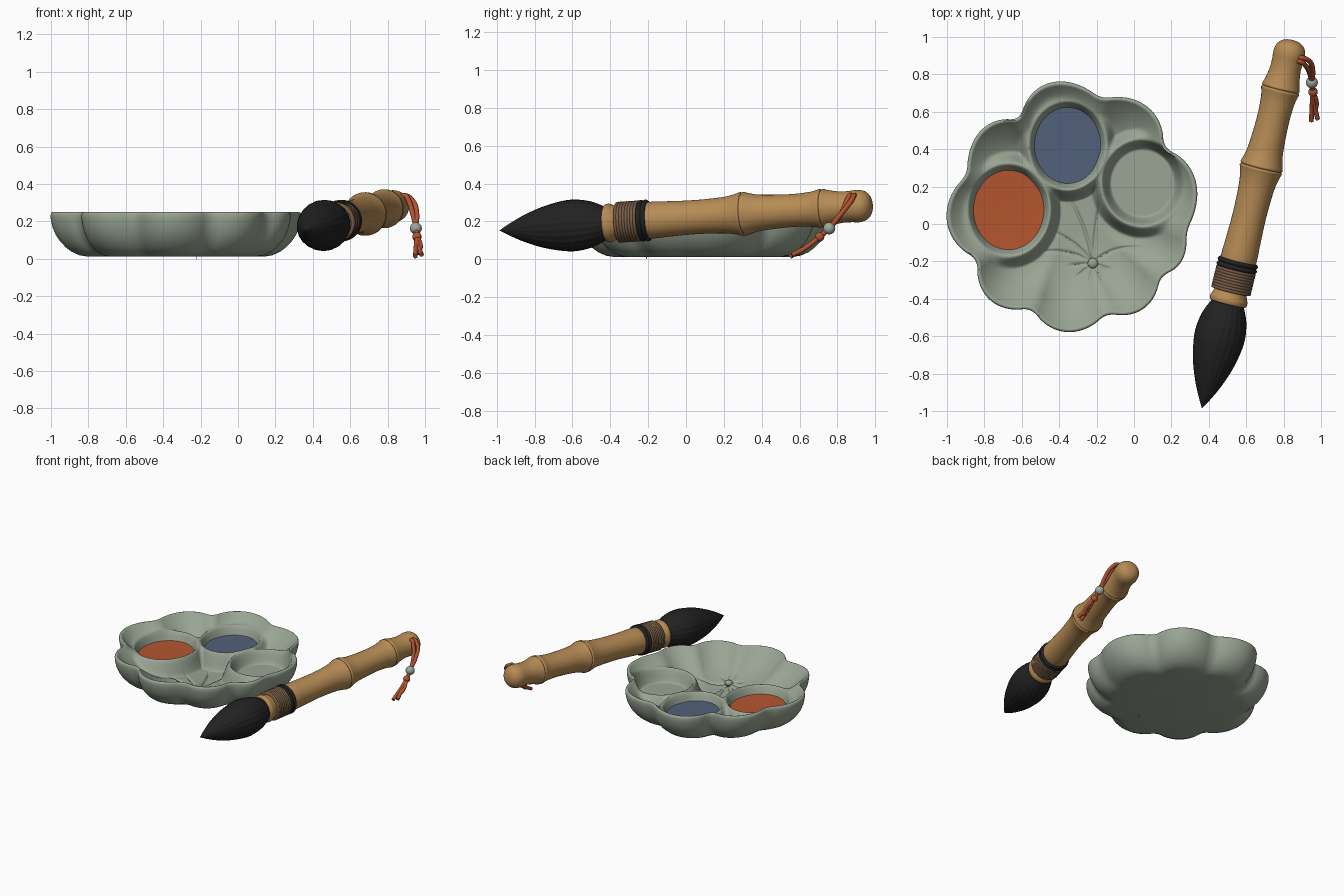
import bpy, bmesh, math
from mathutils import Vector

if "Cube" in bpy.data.objects:
    bpy.data.objects.remove(bpy.data.objects["Cube"])


def mat(name, rgb):
    m = bpy.data.materials.new(name)
    m.diffuse_color = (*rgb, 1)
    m.use_nodes = True
    m.node_tree.nodes["Principled BSDF"].inputs["Base Color"].default_value = m.diffuse_color
    return m


SAGE = mat("sage_glaze", (0.32, 0.375, 0.295))
ORANGE = mat("orange_paint", (0.46, 0.092, 0.028))
BLUE = mat("blue_paint", (0.085, 0.118, 0.2))
BAMBOO = mat("bamboo", (0.47, 0.26, 0.09))
BLACK = mat("black_hair", (0.016, 0.016, 0.016))
BROWN = mat("brown_thread", (0.18, 0.105, 0.057))
CORD = mat("rust_cord", (0.44, 0.085, 0.03))
BEAD = mat("celadon_bead", (0.33, 0.40, 0.34))


def finish(ob, m, angle=40):
    ob.data.materials.append(m)
    bpy.ops.object.select_all(action='DESELECT')
    ob.select_set(True)
    bpy.context.view_layer.objects.active = ob
    bpy.ops.object.shade_smooth_by_angle(angle=math.radians(angle))
    return ob


def rings_object(name, rings, m, angle=40):
    """Skin a list of point rings and cap both ends."""
    n = len(rings[0])
    bm = bmesh.new()
    vs = [[bm.verts.new(p) for p in ring] for ring in rings]
    for a, b in zip(vs, vs[1:]):
        for i in range(n):
            j = (i + 1) % n
            bm.faces.new((a[i], a[j], b[j], b[i]))
    bm.faces.new(vs[0])
    bm.faces.new(vs[-1])
    bmesh.ops.recalc_face_normals(bm, faces=bm.faces)
    me = bpy.data.meshes.new(name)
    bm.to_mesh(me)
    bm.free()
    ob = bpy.data.objects.new(name, me)
    bpy.context.collection.objects.link(ob)
    return finish(ob, m, angle)


def smoothstep(a, b, x):
    t = min(1, max(0, (x - a) / (b - a)))
    return t * t * (3 - 2 * t)


def smax(a, b):
    return 0.5 * (a + b + math.sqrt((a - b) ** 2 + 0.0003))


# ---- Petal dish: polar height field with lobes, wells and veins ----
CX, CY = -0.33, 0.09
# notch angle, notch radius, radius of the petal that follows
NOTCH = [(-38, 0.59, 0.655), (-12, 0.62, 0.676), (33, 0.575, 0.672), (75, 0.595, 0.678), (121, 0.535, 0.64),
         (163, 0.585, 0.676), (209, 0.57, 0.665), (248, 0.575, 0.67), (288, 0.59, 0.665), (322, 0.59, 0.655)]
WELLS = [(-0.67, 0.075, 0.188, 0.212), (-0.355, 0.42, 0.177, 0.203), (0.045, 0.22, 0.188, 0.2)]
KNOB = (-0.22, -0.21)
# start angle, bend per unit, length
VEINS = [(145, 80, 0.34), (125, 60, 0.32), (98, 32, 0.42), (87, -10, 0.42), (45, -100, 0.32),
         (-20, 0, 0.12), (-60, 0, 0.13), (-100, 0, 0.13), (-140, 0, 0.13), (185, 0, 0.15)]


def lobe(deg):
    """Outline radius, and 0 at a notch to 1 mid petal."""
    deg = (deg + 38) % 360 - 38
    for (a, ra, pk), (b, rb, _) in zip(NOTCH, NOTCH[1:]):
        if a <= deg < b:
            u = (deg - a) / (b - a)
            w = math.sin(math.pi * u) ** 0.85
            low = ra + (rb - ra) * u
            return low + (pk - low) * w, w
    return 0.59, 0


def soft_lobe(deg):
    vals = [lobe(deg + k) for k in range(-4, 5)]
    return sum(v[0] for v in vals) / 9, sum(v[1] for v in vals) / 9


def height(x, y, s, lb):
    h = 0.06 + 0.183 * (s / 0.965) ** 3.5
    h += 0.03 * (1 - lb) * s ** 3 * smoothstep(1.0, 0.8, s)
    inside = False
    for wx, wy, a, b in WELLS:
        d = math.hypot((x - wx) / a, (y - wy) / b)
        if d < 1.17:
            inside = True
            h = 0.09 + (smax(h, 0.186) - 0.09) * smoothstep(0.88, 1.17, d)
        elif d < 1.6:
            h = h + (smax(h, 0.186) - h) * (1 - smoothstep(1.17, 1.5, d))
    dx, dy = x - KNOB[0], y - KNOB[1]
    rho = math.hypot(dx, dy)
    if not inside and rho < 0.45:
        ang = math.degrees(math.atan2(dy, dx))
        for a, c, length in VEINS:
            if rho < length:
                da = (ang - a - c * rho + 180) % 360 - 180
                w = rho * math.radians(abs(da))
                if w < 0.025:
                    h -= 0.010 * math.exp(-(w / 0.0085) ** 2) * smoothstep(length, length * 0.6, rho)
    return h


N, M = 480, 140
dirs = []
for i in range(N):
    R, lb = soft_lobe(i * 360 / N)
    t = math.radians(i * 360 / N)
    dirs.append((math.cos(t), math.sin(t), R, lb))
rings = []
for k in range(M):
    s = 0.004 + 0.956 * k / (M - 1)
    ring = []
    for c, sn, R, lb in dirs:
        x, y = CX + c * R * s, CY + sn * R * s
        ring.append((x, y, height(x, y, s, lb)))
    rings.append(ring)
# rounded rim and curved outer wall, petals fading towards the foot
for f, z in [(0.972, 0.249), (0.984, 0.25), (0.995, 0.245), (1, 0.234), (0.998, 0.21), (0.985, 0.17),
             (0.96, 0.13), (0.925, 0.094), (0.88, 0.062), (0.83, 0.037), (0.77, 0.019), (0.71, 0.012)]:
    rings.append([(CX + c * R * f, CY + sn * R * f, z) for c, sn, R, lb in dirs])
rings_object("petal_dish", rings, SAGE, 50)

# Paint pools
for name, (wx, wy, a, b), m in [("orange_pool", WELLS[0], ORANGE), ("blue_pool", WELLS[1], BLUE)]:
    pool = []
    for f, z in [(1.04, 0.12), (1.04, 0.127), (0.7, 0.125), (0.01, 0.124)]:
        pool.append([(wx + a * f * math.cos(j * math.pi / 32), wy + b * f * math.sin(j * math.pi / 32), z)
                     for j in range(64)])
    rings_object(name, pool, m)


def ball(name, loc, r, m, squash=1):
    bpy.ops.mesh.primitive_uv_sphere_add(segments=24, ring_count=14, radius=r, location=loc)
    ob = bpy.context.object
    ob.name = name
    ob.scale.z = squash
    return finish(ob, m, 60)


ball("dish_knob", (*KNOB, 0.081), 0.028, SAGE, 0.7)

# ---- Brush: lathed parts along a tilted axis, placed by y ----
AXIS = Vector((0.246, 1, 0.068)).normalized()
U = AXIS.cross(Vector((0, 0, 1))).normalized()
V = U.cross(AXIS)


def centre(y):
    return Vector((0.606 + 0.246 * y, y, 0.219 + 0.068 * y))


def spline(pts, steps=4):
    """Catmull-Rom through (y, r) points."""
    out = []
    p = [pts[0]] + pts + [pts[-1]]
    for a, b, c, d in zip(p, p[1:], p[2:], p[3:]):
        for k in range(steps):
            t = k / steps
            out.append(tuple(0.5 * (2 * b[i] + (c[i] - a[i]) * t + (2 * a[i] - 5 * b[i] + 4 * c[i] - d[i]) * t * t
                                    + (3 * b[i] - a[i] - 3 * c[i] + d[i]) * t ** 3) for i in (0, 1)))
    return out + [pts[-1]]


def lathe(name, prof, m, n=48, flutes=0, angle=40):
    rs = []
    for y, r in prof:
        ring = []
        for i in range(n):
            t = 2 * math.pi * i / n
            k = r * (1 - 0.02 * (1 - abs(math.sin(t * flutes / 2)))) if flutes else r
            ring.append(centre(y) + (U * math.cos(t) + V * math.sin(t)) * k)
        rs.append(ring)
    return rings_object(name, rs, m, angle)


lathe("brush_bristles", spline([(-0.985, 0.001), (-0.93, 0.033), (-0.85, 0.073), (-0.75, 0.110), (-0.65, 0.132),
                                (-0.58, 0.136), (-0.5, 0.122), (-0.44, 0.096), (-0.41, 0.08)]),
      BLACK, 132, 22, 60)
lathe("bamboo_handle", [(-0.425, 0.06), (-0.425, 0.094)] + spline(
    [(-0.42, 0.1), (-0.4, 0.102), (-0.37, 0.09), (-0.34, 0.09), (-0.18, 0.097), (-0.1, 0.094), (0.05, 0.09),
     (0.2, 0.096), (0.27, 0.109), (0.293, 0.116), (0.302, 0.110), (0.311, 0.116), (0.34, 0.107), (0.4, 0.095),
     (0.55, 0.087), (0.65, 0.091), (0.69, 0.098), (0.713, 0.104), (0.722, 0.098), (0.731, 0.103), (0.76, 0.094),
     (0.82, 0.083), (0.87, 0.083), (0.91, 0.086), (0.945, 0.078), (0.968, 0.058), (0.98, 0.032), (0.984, 0.001)]),
    BAMBOO, 56, 0, 50)


def coils(name, y0, y1, count, r, m, depth):
    """Stacked thread turns as one scalloped sleeve."""
    prof, w = [(y0, r - 0.02)], (y1 - y0) / count
    for c in range(count):
        for k in range(7):
            u = k / 6
            prof.append((y0 + (c + u) * w, r - w * depth * (1 - math.sin(math.pi * u))))
    lathe(name, prof + [(y1, r - 0.02)], m, 48, 0, 60)


coils("thread_wrap", -0.36, -0.243, 8, 0.109, BROWN, 0.2)
coils("dark_band", -0.243, -0.195, 2, 0.111, BLACK, 0.35)


# ---- Hanging cord with bead, knot and tails ----
def cord(name, pts, r):
    cu = bpy.data.curves.new(name, 'CURVE')
    cu.dimensions = '3D'
    cu.bevel_depth, cu.bevel_resolution, cu.use_fill_caps = r, 3, True
    sp = cu.splines.new('BEZIER')
    sp.bezier_points.add(len(pts) - 1)
    for bp, p in zip(sp.bezier_points, pts):
        bp.co = p
        bp.handle_left_type = bp.handle_right_type = 'AUTO'
    ob = bpy.data.objects.new(name, cu)
    bpy.context.collection.objects.link(ob)
    bpy.ops.object.select_all(action='DESELECT')
    ob.select_set(True)
    bpy.context.view_layer.objects.active = ob
    bpy.ops.object.convert(target='MESH')
    finish(bpy.context.object, CORD, 60)


for i, d in enumerate((-0.011, 0.011)):
    cord(f"cord_strand_{i}", [(0.86, 0.88 + d, 0.325), (0.892, 0.878 + d, 0.338), (0.924 + d, 0.862 + d, 0.308),
                              (0.945 + d, 0.82, 0.24), (0.951, 0.76, 0.168), (0.957, 0.71, 0.12)], 0.0135)
ball("cord_bead", (0.951, 0.757, 0.163), 0.032, BEAD)
ball("cord_knot", (0.957, 0.706, 0.118), 0.025, CORD)
for i, end in enumerate([(0.948, 0.55, 0.013), (0.982, 0.56, 0.022), (0.962, 0.59, 0.03)]):
    mid = (0.952 + 0.012 * i, 0.64, 0.066)
    cord(f"cord_tail_{i}", [(0.957, 0.71, 0.12), mid, end], 0.0125)
